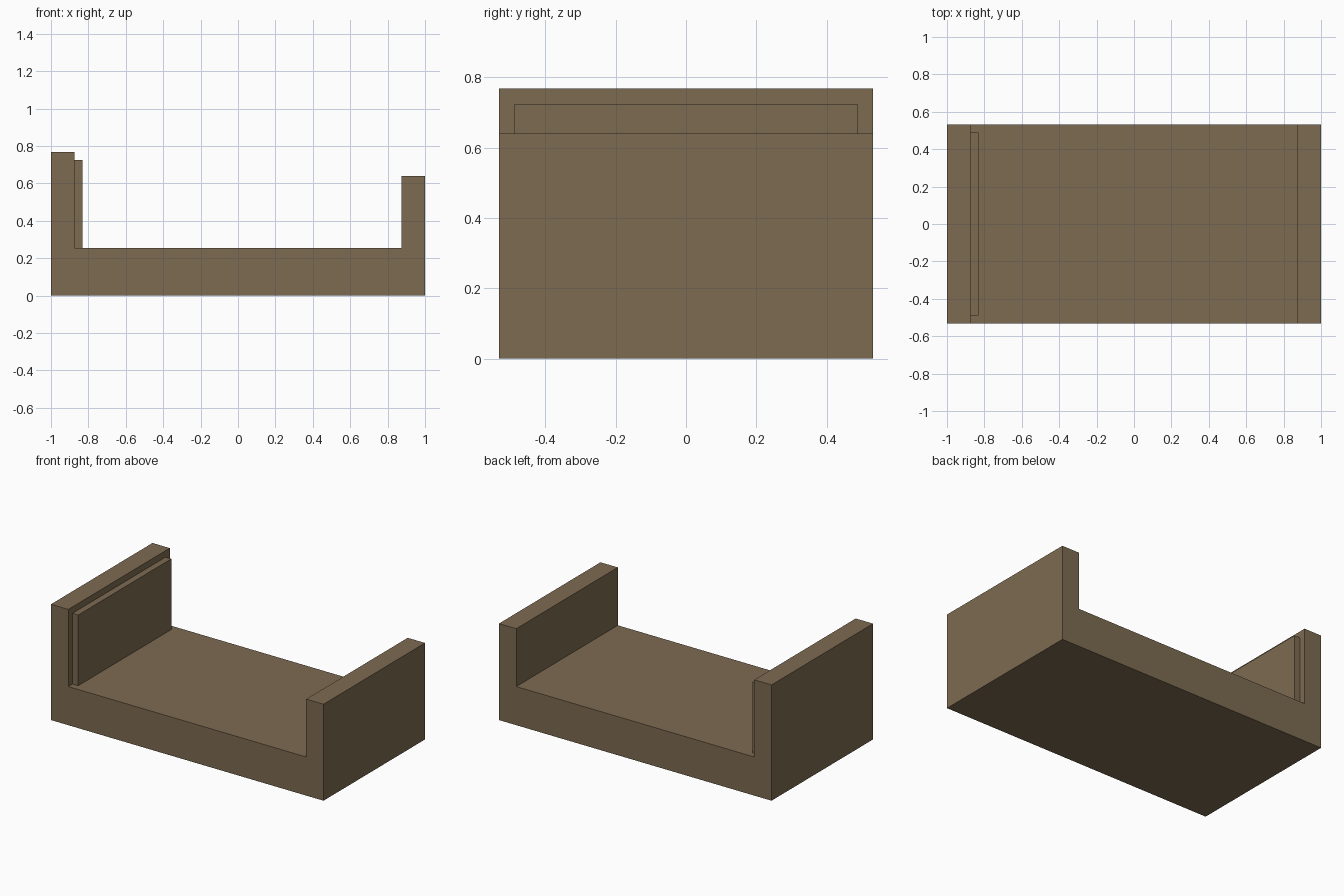
import bpy

if "Cube" in bpy.data.objects:
    bpy.data.objects.remove(bpy.data.objects["Cube"])

wood = bpy.data.materials.new("brown wood")
wood.diffuse_color = (0.205, 0.147, 0.082, 1)
wood.use_nodes = True
wood.node_tree.nodes["Principled BSDF"].inputs["Base Color"].default_value = wood.diffuse_color


def extrude_profile(name, profile, half_depth):
    """Extrude an x-z outline (counter-clockwise from the front) along y."""
    n = len(profile)
    verts = [(x, y, z) for y in (-half_depth, half_depth) for x, z in profile]
    faces = [tuple(range(n)), tuple(reversed(range(n, 2 * n)))]
    faces += [(i, i + n, (i + 1) % n + n, (i + 1) % n) for i in range(n)]
    mesh = bpy.data.meshes.new(name)
    mesh.from_pydata(verts, [], faces)
    mesh.materials.append(wood)
    obj = bpy.data.objects.new(name, mesh)
    bpy.context.collection.objects.link(obj)
    return obj


# Base with a tall left end wall and a lower right end wall
extrude_profile("bed_frame", [
    (-1, 0), (1, 0), (1, 0.64), (0.873, 0.64), (0.873, 0.256),
    (-0.873, 0.256), (-0.873, 0.768), (-1, 0.768)], 0.532)

# Raised panel on the inside of the tall end wall
extrude_profile("headboard_panel", [
    (-0.873, 0.256), (-0.831, 0.256), (-0.831, 0.725), (-0.873, 0.725)], 0.488)
